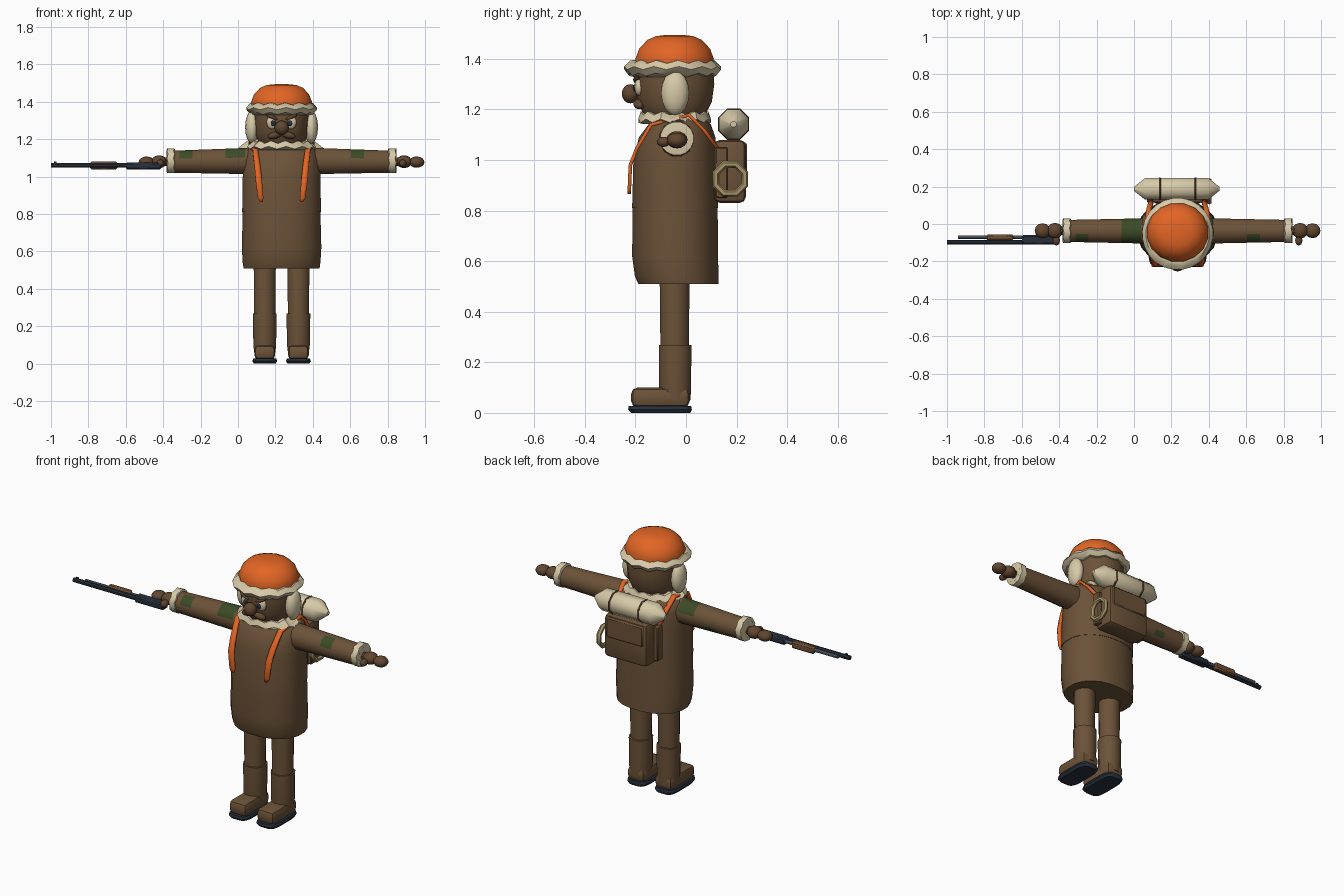
import bpy, bmesh, math
from mathutils import Vector, Matrix

if "Cube" in bpy.data.objects:
    bpy.data.objects.remove(bpy.data.objects["Cube"])

CX, CY = 0.233, -0.045   # body centre line


def material(name, r, g, b):
    m = bpy.data.materials.new(name)
    m.use_nodes = True
    m.diffuse_color = (r, g, b, 1)
    for node in m.node_tree.nodes:
        if node.type == 'BSDF_PRINCIPLED':
            node.inputs["Base Color"].default_value = (r, g, b, 1)
            node.inputs["Roughness"].default_value = 0.8
    return m


BROWN = material("brown cloth", 0.15, 0.085, 0.04)
SKIN = material("dark brown", 0.12, 0.062, 0.03)
ORANGE = material("orange", 0.76, 0.13, 0.018)
CREAM = material("cream fur", 0.68, 0.59, 0.39)
TAN = material("tan rope", 0.38, 0.29, 0.14)
NAVY = material("dark navy", 0.02, 0.03, 0.045)
STEEL = material("steel", 0.12, 0.15, 0.18)
WOOD = material("wood", 0.17, 0.08, 0.035)
GREEN = material("green patch", 0.045, 0.07, 0.02)


def finish(name, bm, *mats, angle=40):
    bmesh.ops.recalc_face_normals(bm, faces=bm.faces)
    me = bpy.data.meshes.new(name)
    for f in bm.faces:
        f.smooth = True
    bm.to_mesh(me)
    bm.free()
    for m in mats:
        me.materials.append(m)
    me.set_sharp_from_angle(angle=math.radians(angle))
    ob = bpy.data.objects.new(name, me)
    bpy.context.collection.objects.link(ob)
    return ob


def loft(name, sections, mat, axis='z', n=16, power=2.0, zig=0.0, rule=None, extra=None):
    """Skin ellipses (t, centre u, centre v, radius u, radius v) along an axis."""
    bm = bmesh.new()
    rings = []
    for t, cu, cv, ru, rv in sections:
        ring = []
        for i in range(n):
            a = 2 * math.pi * (i + 0.5) / n
            c, s = math.cos(a), math.sin(a)
            u = cu + ru * math.copysign(abs(c) ** (2 / power), c)
            v = cv + rv * math.copysign(abs(s) ** (2 / power), s)
            w = t + zig * (-1) ** i
            ring.append(bm.verts.new((u, v, w) if axis == 'z' else (w, u, v)))
        rings.append(ring)
    for a, b in zip(rings, rings[1:]):
        for i in range(n):
            j = (i + 1) % n
            bm.faces.new((a[i], a[j], b[j], b[i]))
    bm.faces.new(rings[0])
    bm.faces.new(rings[-1])
    if rule:
        for f in bm.faces:
            f.material_index = int(rule(f.calc_center_median()))
    return finish(name, bm, mat, *([extra] if extra else []))


def ball(name, loc, radii, mat, seg=12, tilt=0.0):
    bm = bmesh.new()
    bmesh.ops.create_uvsphere(bm, u_segments=seg, v_segments=seg // 2 + 2, radius=1)
    mtx = Matrix.Translation(loc) @ Matrix.Rotation(tilt, 4, 'Y') @ Matrix.Diagonal((*radii, 1))
    bmesh.ops.transform(bm, matrix=mtx, verts=bm.verts)
    return finish(name, bm, mat, angle=60)


def box(name, lo, hi, mat, bevel=0.0, segments=2):
    bm = bmesh.new()
    bmesh.ops.create_cube(bm, size=1)
    lo, hi = Vector(lo), Vector(hi)
    for v in bm.verts:
        v.co = (lo + hi) / 2 + v.co * (hi - lo)
    if bevel:
        bmesh.ops.bevel(bm, geom=bm.edges[:], offset=bevel, segments=segments,
                        profile=0.5, affect='EDGES')
    return finish(name, bm, mat)


def ring(name, loc, major, minor, mat, n=8, m=6):
    """Torus whose hole faces along x."""
    bm = bmesh.new()
    grid = []
    for i in range(n):
        a = 2 * math.pi * (i + 0.5) / n
        row = []
        for j in range(m):
            b = 2 * math.pi * j / m
            r = major + minor * math.cos(b)
            row.append(bm.verts.new(Vector(loc) + Vector(
                (minor * math.sin(b), r * math.cos(a), r * math.sin(a)))))
        grid.append(row)
    for i in range(n):
        p, q = grid[i], grid[(i + 1) % n]
        for j in range(m):
            k = (j + 1) % m
            bm.faces.new((p[j], p[k], q[k], q[j]))
    return finish(name, bm, mat)


def strap(name, side, path, mat):
    """Flat band through (offset, y, z, width), thickened afterwards."""
    bm = bmesh.new()
    rows = [[bm.verts.new((CX + side * o + d * w / 2, y, z)) for d in (-1, 1)]
            for o, y, z, w in path]
    for a, b in zip(rows, rows[1:]):
        bm.faces.new((a[0], a[1], b[1], b[0]))
    ob = finish(name, bm, mat)
    mod = ob.modifiers.new("thickness", 'SOLIDIFY')
    mod.thickness, mod.offset = 0.014, 0


# Coat
loft("coat_skirt", [(0.51, CX, -0.03, 0.205, 0.16), (0.54, CX, -0.037, 0.21, 0.167),
                    (0.62, CX, -0.043, 0.215, 0.172), (0.81, CX, -0.043, 0.21, 0.17)],
     BROWN, n=20, power=2.2)
loft("coat_torso", [(0.81, CX, -0.043, 0.213, 0.172), (1.0, CX, -0.043, 0.21, 0.167),
                    (1.09, CX, -0.035, 0.207, 0.153), (1.14, CX, -0.025, 0.195, 0.125),
                    (1.165, CX, -0.03, 0.165, 0.1), (1.18, CX, -0.04, 0.1, 0.08)],
     BROWN, n=20, power=2.2)
loft("fur_collar", [(1.15, CX, CY, 0.175, 0.13), (1.155, CX, CY, 0.185, 0.145),
                    (1.185, CX, CY, 0.15, 0.135), (1.185, CX, CY, 0.12, 0.1)],
     CREAM, n=24, zig=0.007)

# Head and face
loft("head", [(1.14, CX, CY, 0.09, 0.1), (1.18, CX, CY, 0.125, 0.125),
              (1.23, CX, CY, 0.143, 0.15), (1.3, CX, CY, 0.147, 0.16),
              (1.37, CX, CY, 0.147, 0.155)], BROWN)
ball("nose", (CX, -0.22, 1.262), (0.038, 0.034, 0.038), SKIN)
for s, side in ((1, "left"), (-1, "right")):
    ball(side + "_eye", (CX + s * 0.05, -0.186, 1.29), (0.03, 0.018, 0.036), CREAM)
    ball(side + "_pupil", (CX + s * 0.045, -0.2, 1.286), (0.014, 0.009, 0.016), NAVY, 8)
    ball(side + "_eyebrow", (CX + s * 0.05, -0.194, 1.318), (0.038, 0.016, 0.01), SKIN, 8, -s * 0.4)
    ball(side + "_moustache", (CX + s * 0.035, -0.185, 1.222), (0.043, 0.024, 0.019), SKIN, 10, s * 0.25)
    ball(side + "_ear_flap", (CX + s * 0.158, -0.043, 1.265), (0.037, 0.056, 0.088), CREAM)

# Hat
loft("hat_dome", [(1.36, CX, CY, 0.16, 0.155), (1.40, CX, CY, 0.166, 0.158),
                  (1.44, CX, CY, 0.15, 0.143), (1.475, CX, CY, 0.117, 0.11),
                  (1.49, CX, CY, 0.08, 0.075), (1.495, CX, CY, 0.03, 0.03)], ORANGE)
loft("hat_fur_trim", [(1.335, CX, -0.053, 0.15, 0.155), (1.338, CX, -0.053, 0.168, 0.173),
                      (1.364, CX, -0.053, 0.19, 0.193), (1.388, CX, -0.053, 0.17, 0.168),
                      (1.39, CX, -0.053, 0.15, 0.15)], CREAM, n=24, zig=0.006)


# Arms with scattered green patches
def patch(p):
    top = p.x < 0.04 and p.x > -0.08 and p.z > 1.1 and abs(p.y + 0.035) < 0.06
    small = (abs(p.x + 0.28) < 0.03 or abs(p.x - 0.65) < 0.03) and p.z > 1.09 and -0.1 < p.y < -0.06
    under = abs(p.x + 0.18) < 0.03 and p.z < 1.05 and 0 < p.y
    return top or small or under


for s, side in ((1, "left"), (-1, "right")):
    arm = []
    for k in range(13):
        f = k / 12
        arm.append((CX + s * (0.16 + 0.42 * f), -0.037, 1.084 - 0.004 * f,
                    0.07 - 0.009 * f, 0.073 - 0.012 * f))
    loft(side + "_sleeve", arm, BROWN, 'x', 12, rule=patch, extra=GREEN)
    loft(side + "_fur_cuff", [(CX + s * (0.572 + d), -0.036, 1.085, r, r)
                              for d, r in ((0, 0.06), (0.003, 0.067), (0.038, 0.067), (0.041, 0.05))],
         CREAM, 'x', 16, zig=0.003)
    loft(side + "_wrist", [(CX + s * d, -0.036, 1.08, 0.025, 0.024) for d in (0.57, 0.66)],
         SKIN, 'x', 8)
    ball(side + "_palm", (CX + s * 0.655, -0.036, 1.08), (0.043, 0.042, 0.034), SKIN)
    ball(side + "_fingers", (CX + s * 0.722, -0.036, 1.078), (0.042, 0.04, 0.03), SKIN)
    ball(side + "_thumb", (CX + s * 0.648, -0.088, 1.072), (0.02, 0.028, 0.02), SKIN, 8)

# Legs and boots
for s, side in ((1, "left"), (-1, "right")):
    x = CX + s * 0.09
    loft(side + "_trouser_leg", [(0.24, x, -0.045, 0.058, 0.058), (0.6, x, -0.045, 0.062, 0.062)], BROWN, n=12)
    loft(side + "_boot_shaft", [(0.05, x, -0.04, 0.057, 0.06), (0.1, x, -0.043, 0.063, 0.065),
                                (0.268, x, -0.043, 0.066, 0.067), (0.27, x, -0.043, 0.05, 0.05)],
         BROWN, n=12)
    box(side + "_boot_foot", (x - 0.056, -0.217, 0.022), (x + 0.056, 0.015, 0.1), BROWN, 0.025)
    loft(side + "_sole", [(0.0, x, -0.1, 0.058, 0.118), (0.014, x, -0.103, 0.067, 0.127),
                          (0.028, x, -0.103, 0.062, 0.124)], NAVY, n=20, power=4)

# Backpack, bedroll and rope
box("backpack", (CX - 0.14, 0.11, 0.83), (CX + 0.14, 0.237, 1.08), BROWN, 0.025)
box("backpack_flap", (CX - 0.12, 0.22, 0.95), (CX + 0.12, 0.242, 1.07), BROWN, 0.008, 1)
for s, side in ((1, "left"), (-1, "right")):
    box(side + "_pack_panel", (CX + s * 0.15 - 0.014, 0.115, 0.85),
        (CX + s * 0.15 + 0.014, 0.165, 1.05), BROWN, 0.005, 1)
    ring(side + "_bedroll_band", (CX + s * 0.095, 0.188, 1.142), 0.061, 0.006, SKIN)
    strap(side + "_shoulder_strap", s,
          [(0.108, -0.224, 0.865, 0.014), (0.112, -0.224, 0.885, 0.03), (0.122, -0.22, 0.98, 0.034),
           (0.128, -0.195, 1.045, 0.032), (0.14, -0.138, 1.14, 0.028), (0.163, 0.012, 1.178, 0.026),
           (0.155, 0.07, 1.12, 0.026), (0.14, 0.125, 1.045, 0.026)], ORANGE)
loft("bedroll", [(CX - 0.005 + d, 0.188, 1.142, r, r) for d, r in
                 ((-0.228, 0.012), (-0.168, 0.063), (0.168, 0.063), (0.228, 0.012))],
     CREAM, 'x', 8)
ring("rope_coil", (CX + 0.17, 0.175, 0.925), 0.062, 0.014, TAN)

# Rifle held in the right hand
loft("rifle_barrel", [(d, -0.097, 1.06, 0.013, 0.013) for d in (-1.0, -0.42)], NAVY, 'x', 8)
loft("rifle_rod", [(d, -0.072, 1.06, 0.01, 0.01) for d in (-0.94, -0.6)], STEEL, 'x', 8)
box("rifle_fore_grip", (-0.79, -0.088, 1.038), (-0.645, -0.055, 1.08), WOOD, 0.008, 1)
box("rifle_receiver", (-0.6, -0.11, 1.038), (-0.41, -0.06, 1.077), NAVY, 0.008, 1)
box("rifle_front_sight", (-0.985, -0.101, 1.065), (-0.97, -0.093, 1.08), NAVY)
